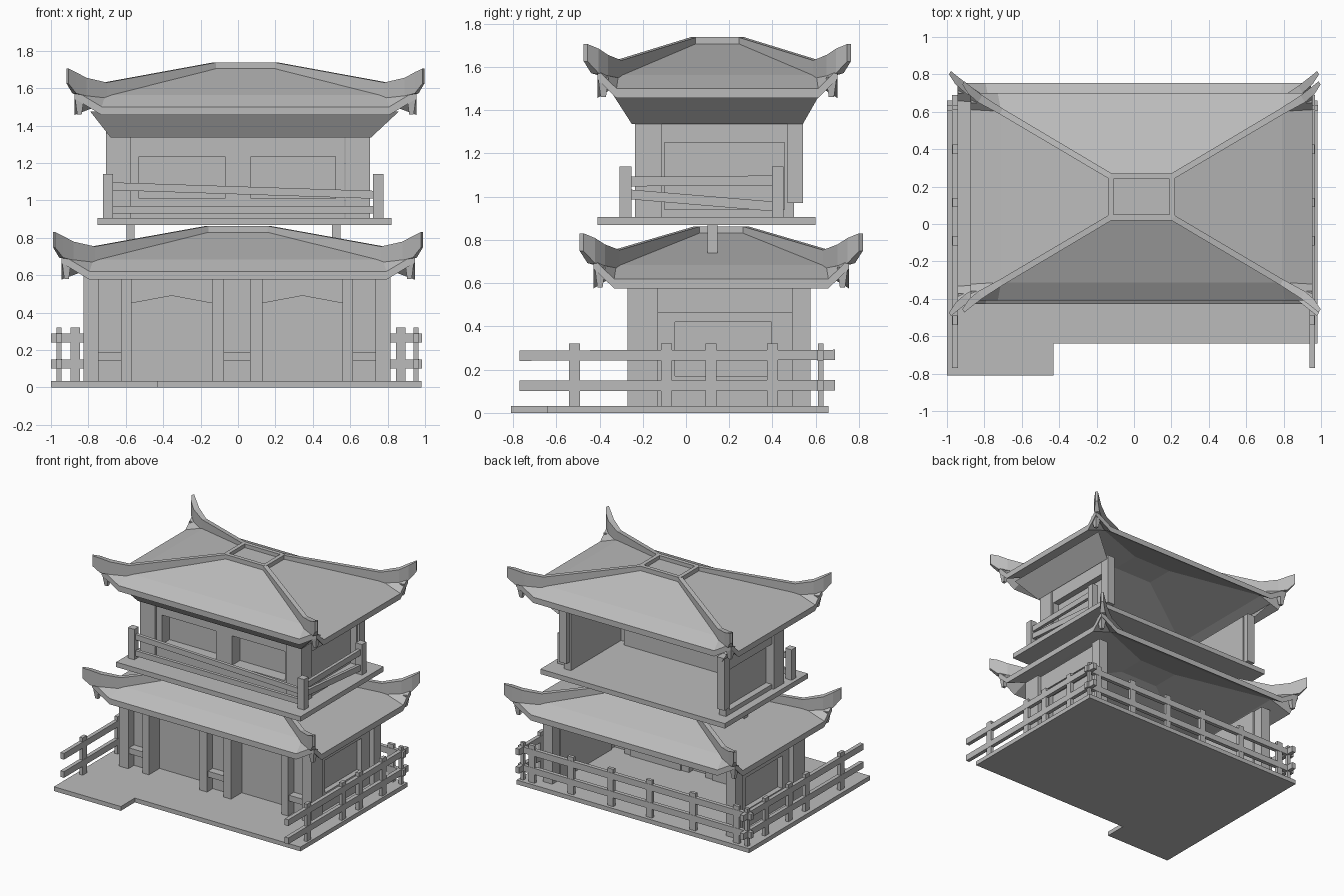
import bpy, bmesh
from mathutils import Vector

if "Cube" in bpy.data.objects:
    bpy.data.objects.remove(bpy.data.objects["Cube"])

GREY = (0.5, 0.5, 0.5, 1)
mat = bpy.data.materials.new("plain_grey")
mat.use_nodes = True
mat.diffuse_color = GREY
mat.node_tree.nodes["Principled BSDF"].inputs["Base Color"].default_value = GREY


def finish(name, bm):
    bmesh.ops.recalc_face_normals(bm, faces=bm.faces)
    mesh = bpy.data.meshes.new(name)
    bm.to_mesh(mesh)
    bm.free()
    mesh.materials.append(mat)
    ob = bpy.data.objects.new(name, mesh)
    bpy.context.collection.objects.link(ob)
    return ob


def loft(name, rings):
    """Closed solid skinned over a list of equal-length rings of points."""
    bm = bmesh.new()
    vs = [[bm.verts.new(p) for p in r] for r in rings]
    n = len(vs[0])
    for a, b in zip(vs, vs[1:]):
        for i in range(n):
            bm.faces.new((a[i], a[(i + 1) % n], b[(i + 1) % n], b[i]))
    bm.faces.new(vs[0])
    bm.faces.new(vs[-1])
    return finish(name, bm)


def rect(x0, x1, y0, y1, z):
    return [(x0, y0, z), (x1, y0, z), (x1, y1, z), (x0, y1, z)]


def box(name, x, y, z):
    return loft(name, [rect(*x, *y, z[0]), rect(*x, *y, z[1])])


def beam(name, a, b, w, h):
    """Square bar between two points, w across, h tall."""
    a, b = Vector(a), Vector(b)
    d = b - a
    side = Vector((-d.y, d.x, 0)).normalized() * w / 2
    up = Vector((0, 0, h / 2))
    return loft(name, [[p - side - up, p + side - up, p + side + up, p - side + up]
                       for p in (a, b)])


def windowed_wall(name, u, z, depth, holes, hz, pane, along_x):
    """Wall with rectangular recesses, closed by thin panes."""
    def part(n, uu, dd, zz):
        box(n, uu if along_x else dd, dd if along_x else uu, zz)
    part(name + "_sill", u, depth, (z[0], hz[0]))
    part(name + "_head", u, depth, (hz[1], z[1]))
    edges = [u[0]] + [e for h in holes for e in h] + [u[1]]
    for i in range(0, len(edges), 2):
        part(name + "_pier", edges[i:i + 2], depth, hz)
    for h in holes:
        part(name + "_pane", h, pane, hz)


def roof(name, cx, cy, hx, hy, tx, ty, z_edge, z_top):
    """Hipped roof with flat crown, level eaves and upturned corners."""
    rise = z_top - z_edge
    bm = bmesh.new()

    def v(x, y, z):
        return bm.verts.new((cx + x, cy + y, z))
    signs = [(-1, -1), (1, -1), (1, 1), (-1, 1)]
    top = [v(sx * tx, sy * ty, z_top) for sx, sy in signs]
    f = 0.78
    hip = [v(sx * (tx + (hx - tx) * f), sy * (ty + (hy - ty) * f), z_edge + rise * 0.3)
           for sx, sy in signs]
    tip = [v(sx * hx, sy * hy, z_edge + rise * 0.42) for sx, sy in signs]
    eave_x = [v(sx * hx * 0.84, sy * hy, z_edge) for sx, sy in signs]
    eave_y = [v(sx * hx, sy * hy * 0.84, z_edge) for sx, sy in signs]
    bm.faces.new(top)
    for i in range(4):
        j = (i + 1) % 4
        e = eave_x if i % 2 == 0 else eave_y
        bm.faces.new((top[j], top[i], hip[i], hip[j]))
        bm.faces.new((hip[j], hip[i], e[i], e[j]))
        bm.faces.new((hip[i], tip[i], e[i]))
        bm.faces.new((hip[j], e[j], tip[j]))
    # upright fascia and underside
    low = bmesh.ops.extrude_face_region(bm, geom=bm.faces[:], use_keep_orig=True)["geom"]
    bmesh.ops.translate(bm, vec=(0, 0, -.044),
                        verts=[g for g in low if isinstance(g, bmesh.types.BMVert)])
    finish(name, bm)

    # hip ridges: fraction along the hip, low and high in rises, half width, outward kick
    profile = [(0, 0.9, 1.13, .016, 0), (f, 0.22, 0.62, .017, 0), (.93, 0.28, 0.74, .022, 0),
               (1.0, 0.34, 0.88, .02, .012), (1.05, 0.6, 0.98, .01, .032)]
    for sx, sy in signs:
        side = Vector((-sy * (hy - ty), sx * (hx - tx), 0)).normalized()
        rings = []
        for t, lo, hi, w, kick in profile:
            p = Vector((cx + sx * (tx + (hx - tx) * t),
                        cy + sy * (ty + (hy - ty) * t + kick), 0))
            a, b = Vector((0, 0, z_edge + rise * lo)), Vector((0, 0, z_edge + rise * hi))
            rings.append([p - side * w + a, p + side * w + a, p + side * w + b, p - side * w + b])
        loft(name + "_hip_ridge", rings)
        # pendant under the corner
        px, py = cx + sx * hx * 0.97, cy + sy * hy * 0.95
        loft(name + "_corner_pendant",
             [rect(px - .012, px + .012, py - .012, py + .012, z_edge - .04),
              rect(px - .025, px + .025, py - .025, py + .025, z_edge + rise * .25)])
    # crown frame
    z = z_top + 0.008
    for s in (-1, 1):
        beam(name + "_crown_bar", (cx - tx, cy + s * ty, z), (cx + tx, cy + s * ty, z), .03, .04)
        beam(name + "_crown_bar", (cx + s * tx, cy - ty, z), (cx + s * tx, cy + ty, z), .03, .04)


# ground slab with a front step-out
outline = [(-1, -.81), (-.43, -.81), (-.43, -.64), (.98, -.64), (.98, .66), (-1, .66)]
loft("ground_slab", [[(x, y, z) for x, y in outline] for z in (0, .033)])

# ground fence on both sides and along the back
for x in (-.957, .952):
    for z in (.125, .265):
        beam("side_fence_rail", (x, -.77, z), (x, .69, z + .003), .03, .048)
    for y in (-.515, -.09, .115, .40):
        box("side_fence_post", (x - .013, x + .013), (y - .025, y + .025), (.033, .32))
    box("fence_corner_post", (x - .013, x + .013), (.61, .635), (.033, .32))
for z in (.125, .265):
    beam("back_fence_rail", (-1, .622, z), (.985, .622, z), .03, .048)
for x in (-.87, -.5, -.13, .2, .54, .87):
    box("back_fence_post", (x - .025, x + .025), (.61, .635), (.033, .32))

# lower storey: mirrored about its own centre line
CX = -.005
LZ = (.033, .6)
for s in (-1, 1):
    def span(a, b):
        return tuple(sorted((CX + s * a, CX + s * b)))
    box("lower_corner_pillar", span(.74, .82), (-.27, -.13), LZ)
    box("lower_door_pillar", span(.565, .62), (-.27, -.13), LZ)
    box("lower_side_panel", span(.62, .74), (-.2, -.18), LZ)
    box("lower_side_crossbar", span(.62, .74), (-.26, -.2), (.145, .19))
    box("lower_centre_pillar", span(.07, .135), (-.27, -.13), LZ)
    box("lower_door", span(.135, .565), (-.14, -.12), LZ)
    lx = sorted(span(.135, .565))
    mid = sum(lx) / 2
    lintel = [(lx[0], .45), (mid, .49), (lx[1], .45), (lx[1], .6), (lx[0], .6)]
    loft("lower_door_lintel", [[(x, y, z) for x, z in lintel] for y in (-.165, -.14)])
    windowed_wall("lower_side_wall", (-.13, .49), LZ, span(.73, .78),
                  [(-.05, .395)], (.17, .42), span(.73, .74), False)
    box("lower_side_lintel", span(.78, .79), (-.13, .49), (.465, .6))
    box("lower_back_pillar", span(.74, .82), (.49, .575), LZ)
box("lower_centre_panel", (CX - .07, CX + .07), (-.2, -.18), LZ)
box("lower_centre_crossbar", (CX - .07, CX + .07), (-.26, -.2), (.145, .19))

roof("lower_roof", 0, .163, .945, .59, .165, .11, .62, .835)

# upper platform on two short props
for x in (-.575, .525):
    box("platform_prop", (x - .022, x + .022), (.1, .145), (.72, .872))
box("upper_platform", (-.75, .82), (-.41, .6), (.868, .906))

# upper storey
UZ = (.906, 1.36)
windowed_wall("upper_front_wall", (-.58, .57), UZ, (-.17, -.06),
              [(-.53, -.07), (.07, .52)], (1.01, 1.235), (-.075, -.06), True)
box("upper_left_corner_pillar", (.575, .705), (-.235, -.11), UZ)
box("upper_right_corner_pillar", (-.705, -.575), (-.185, -.06), UZ)
for s in (-1, 1):
    def span(a, b):
        return tuple(sorted((s * a, s * b)))
    windowed_wall("upper_side_wall", (-.11, .5), UZ, span(.63, .69),
                  [(-.1, .455)], (.94, 1.25), span(.63, .64), False)
    box("upper_back_pillar", span(.64, .705), (.47, .54), (.97, 1.37))

# sloping soffit on the front and sides, open at the back
bm = bmesh.new()
inner = [bm.verts.new(p) for p in rect(-.68, .71, -.25, .54, 1.335)]
outer = [bm.verts.new(p) for p in rect(-.79, .86, -.34, .62, 1.475)]
for i, j in ((3, 0), (0, 1), (1, 2)):
    bm.faces.new((inner[i], inner[j], outer[j], outer[i]))
finish("upper_soffit", bm)

roof("upper_roof", .04, .145, .915, .555, .165, .11, 1.5, 1.71)

# balcony railing on the front and one side
for x, y in ((-.695, -.28), (.75, -.28), (.75, .425)):
    box("balcony_post", (x - .027, x + .027), (y - .027, y + .027), (.906, 1.14))
beam("balcony_front_top_rail", (-.67, -.28, 1.075), (.725, -.28, 1.03), .025, .042)
beam("balcony_front_low_rail", (-.67, -.28, .95), (.725, -.28, .95), .025, .042)
beam("balcony_side_top_rail", (.75, -.255, 1.07), (.75, .4, 1.075), .025, .045)
beam("balcony_side_low_rail", (.75, -.255, 1.01), (.75, .4, .955), .025, .045)
